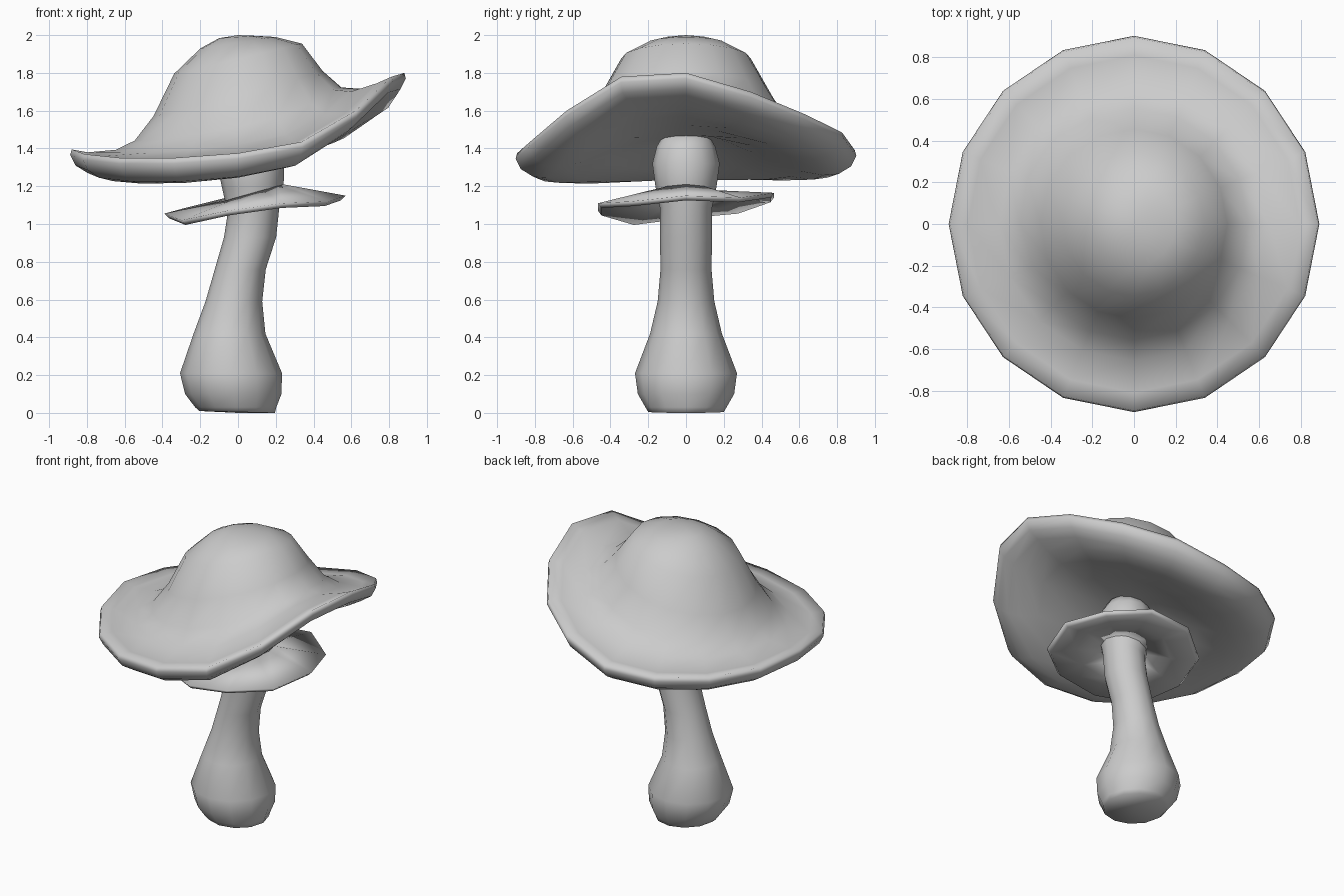
import bpy, bmesh
from math import cos, sin, pi


def loft(name, rings, sides, close_top=None, close_bottom=None, loop=False):
    """Skin a list of rings; each ring is a function i, angle -> (x, y, z)."""
    bm = bmesh.new()
    grid = [[bm.verts.new(f(i, 2 * pi * i / sides)) for i in range(sides)] for f in rings]
    pairs = list(zip(grid, grid[1:]))
    if loop:
        pairs.append((grid[-1], grid[0]))
    for a, b in pairs:
        for i in range(sides):
            j = (i + 1) % sides
            bm.faces.new((a[i], a[j], b[j], b[i]))
    for ring, tip in ((grid[0], close_bottom), (grid[-1], close_top)):
        if tip:
            v = bm.verts.new(tip)
            for i in range(sides):
                bm.faces.new((ring[i], ring[(i + 1) % sides], v))
    bmesh.ops.recalc_face_normals(bm, faces=bm.faces)
    for f in bm.faces:
        f.smooth = True
    mesh = bpy.data.meshes.new(name)
    bm.to_mesh(mesh)
    bm.free()
    ob = bpy.data.objects.new(name, mesh)
    bpy.context.collection.objects.link(ob)
    return ob


# Stem: leaning, bulbous base; (z, centre x, radius, tilt)
stem = [(0.005, -0.005, 0.2, -0.005), (0.03, -0.012, 0.215, 0), (0.1, -0.025, 0.255, 0), (0.21, -0.037, 0.27, 0),
        (0.42, -0.045, 0.19, 0), (0.59, -0.022, 0.15, 0), (0.76, 0.012, 0.135, 0), (0.93, 0.064, 0.138, 0),
        (1.08, 0.083, 0.137, 0.02), (1.2, 0.08, 0.162, 0.02), (1.32, 0.067, 0.178, 0),
        (1.41, 0.062, 0.155, 0), (1.47, 0.06, 0.12, 0)]
loft("stem",
     [lambda i, a, z=z, c=c, r=r, t=t: (c + r * cos(a), r * sin(a), z + t * cos(a))
      for z, c, r, t in stem], 12, (0.06, 0, 1.47), (0, 0, 0))

# Cap: wavy brim height per side, blended into a tilted dome
brim = [1.79, 1.69, 1.57, 1.475, 1.38, 1.36, 1.36, 1.37, 1.385, 1.36, 1.34, 1.34, 1.365, 1.425, 1.59, 1.77]
# (radius, base height, share of the brim wave, tilt)
cap = [(0.2, 1.43, 0.0, 0.04), (0.4, 1.36, 0.2, 0.08), (0.6, 1.28, 0.6, 0.045), (0.72, 1.258, 0.85, 0.015),
       (0.8, 1.265, 1, 0), (0.865, 1.305, 1, 0), (0.893, 1.36, 1, 0), (0.885, 1.39, 1, 0),
       (0.8, 1.385, 0.9, 0.01), (0.65, 1.43, 0.6, 0.04), (0.55, 1.52, 0.3, 0.08),
       (0.45, 1.68, 0.05, 0.11), (0.34, 1.875, 0.0, 0.08), (0.2, 1.96, 0, 0.03), (0.1, 1.99, 0, 0.006)]
loft("cap",
     [lambda i, a, r=r, z=z, w=w, t=t: (r * 0.995 * cos(a), r * 1.01 * sin(a), z + w * (brim[i] - 1.38) + t * cos(a))
      for r, z, w, t in cap], 16, (0, 0, 2.0), (0, 0, 1.44))

# Skirt: thin wavy collar round the stem
edge = [1.14, 1.13, 1.155, 1.13, 1.07, 1.045, 1.01, 1.06, 1.10, 1.11]
loft("skirt",
     [lambda i, a: (0.08 + 0.13 * cos(a), 0.13 * sin(a), 1.13 + 0.03 * cos(a)),
      lambda i, a: (0.09 + 0.3 * cos(a), 0.3 * sin(a), 0.5 * edge[i] + 0.555 + 0.015 * cos(a)),
      lambda i, a: (0.09 + 0.455 * cos(a), 0.47 * sin(a), edge[i] - 0.015),
      lambda i, a: (0.09 + 0.48 * cos(a), 0.49 * sin(a), edge[i] + 0.01),
      lambda i, a: (0.08 + 0.16 * cos(a), 0.16 * sin(a), 1.165 + 0.045 * cos(a))],
     10, loop=True)
